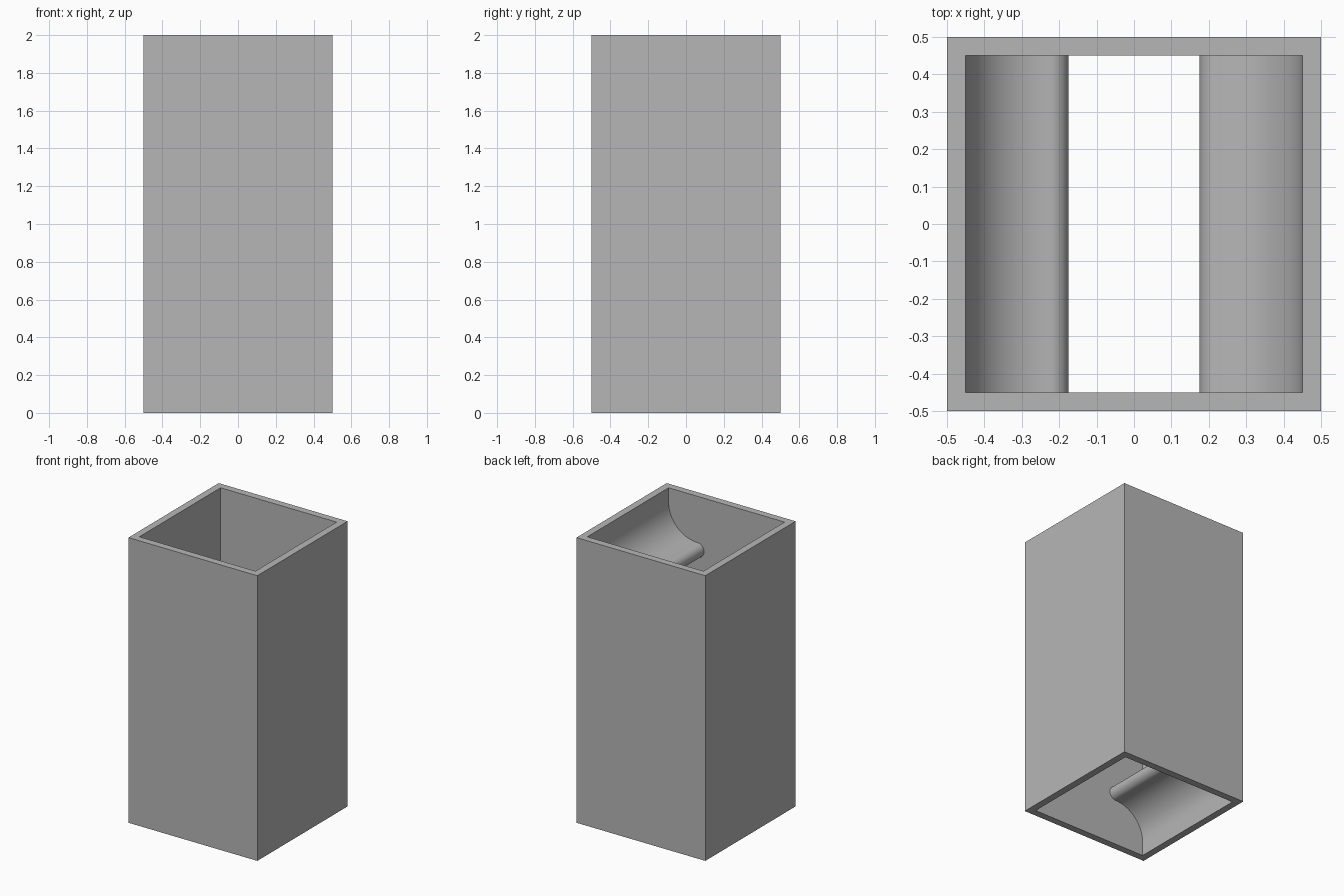
import bpy, bmesh
from math import sin, cos, pi, radians

if "Cube" in bpy.data.objects:
    bpy.data.objects.remove(bpy.data.objects["Cube"], do_unlink=True)

HALF, INNER, HEIGHT = 0.5, 0.45, 2.0
FILLET, TIP = 0.225, 0.05
TIP_Z = 0.375

grey = bpy.data.materials.new("plain grey")
grey.use_nodes = True
grey.diffuse_color = (0.47, 0.47, 0.47, 1)
grey.node_tree.nodes["Principled BSDF"].inputs["Base Color"].default_value = grey.diffuse_color


def finish(name, bm):
    """Turn the bmesh into an object with sharp edges kept."""
    bmesh.ops.recalc_face_normals(bm, faces=bm.faces)
    mesh = bpy.data.meshes.new(name)
    bm.to_mesh(mesh)
    bm.free()
    mesh.materials.append(grey)
    obj = bpy.data.objects.new(name, mesh)
    bpy.context.collection.objects.link(obj)
    bpy.ops.object.select_all(action='DESELECT')
    bpy.context.view_layer.objects.active = obj
    obj.select_set(True)
    bpy.ops.object.shade_smooth_by_angle(angle=radians(30))
    return obj


def arc(cx, cz, r, start, end, steps):
    angles = [start + (end - start) * i / steps for i in range(steps + 1)]
    return [(cx + r * cos(a), cz + r * sin(a)) for a in angles]


# Square tube, open at both ends
bm = bmesh.new()
corners = [(-1, -1), (1, -1), (1, 1), (-1, 1)]
loops = [[bm.verts.new((sx * r, sy * r, z)) for sx, sy in corners]
         for r, z in ((HALF, 0), (HALF, HEIGHT), (INNER, HEIGHT), (INNER, 0))]
for k in range(4):
    a, b = loops[k], loops[(k + 1) % 4]
    for i in range(4):
        j = (i + 1) % 4
        bm.faces.new((a[i], a[j], b[j], b[i]))
finish("square_tube", bm)


# Baffles: a round-nosed fin flaring into the wall above and below
def baffle(name, side, z):
    reach = INNER - FILLET
    rise = FILLET + TIP
    profile = arc(reach, z + rise, FILLET, 0, -pi / 2, 20)
    profile += arc(reach, z, TIP, pi / 2, 3 * pi / 2, 20)[1:]
    profile += arc(reach, z - rise, FILLET, pi / 2, 0, 20)[1:]
    bm = bmesh.new()
    face = bm.faces.new([bm.verts.new((side * x, -INNER, h)) for x, h in profile])
    swept = bmesh.ops.extrude_face_region(bm, geom=[face], use_keep_orig=True)
    moved = [v for v in swept["geom"] if isinstance(v, bmesh.types.BMVert)]
    bmesh.ops.translate(bm, verts=moved, vec=(0, 2 * INNER, 0))
    return finish(name, bm)


baffle("upper_baffle", 1, HEIGHT - TIP_Z)
baffle("lower_baffle", -1, TIP_Z)
